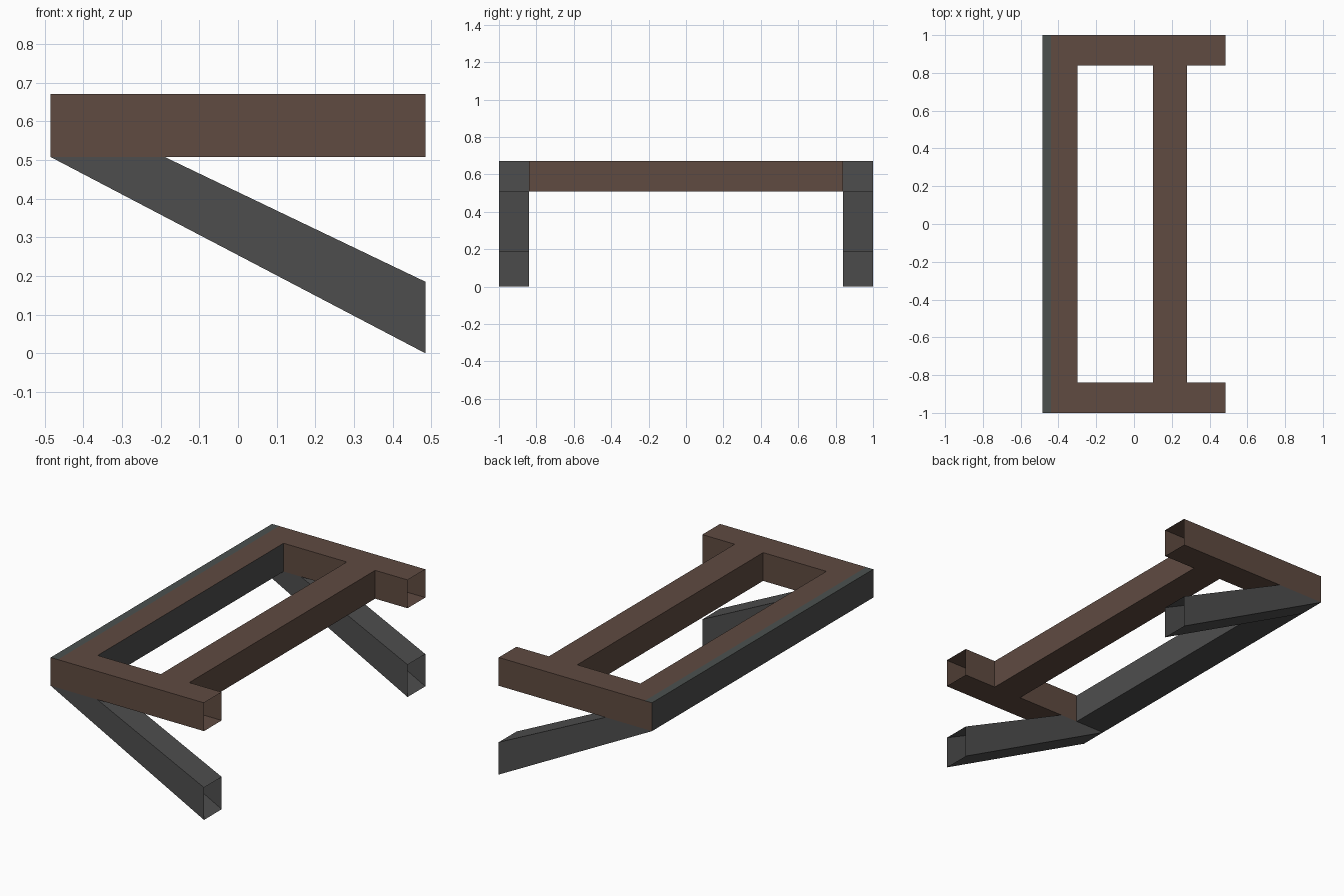
import bpy

if "Cube" in bpy.data.objects:
    bpy.data.objects.remove(bpy.data.objects["Cube"])

def material(name, rgb):
    m = bpy.data.materials.new(name)
    m.diffuse_color = (*rgb, 1.0)
    m.use_nodes = True
    m.node_tree.nodes["Principled BSDF"].inputs["Base Color"].default_value = m.diffuse_color
    return m

BROWN, GREY, EDGE = 0, 1, 2
MATS = [material("brown", (0.115, 0.070, 0.053)),
        material("dark grey", (0.076, 0.076, 0.076)),
        material("edge grey", (0.072, 0.082, 0.078))]

def build(name, quads):
    """quads: list of (four corner points, material index)"""
    verts, index, faces = [], {}, []
    for pts, _ in quads:
        face = []
        for p in pts:
            key = tuple(round(c, 4) for c in p)
            if key not in index:
                index[key] = len(verts)
                verts.append(key)
            face.append(index[key])
        faces.append(face)
    mesh = bpy.data.meshes.new(name)
    mesh.from_pydata(verts, [], faces)
    for m in MATS:
        mesh.materials.append(m)
    for poly, (_, mat) in zip(mesh.polygons, quads):
        poly.material_index = mat
    ob = bpy.data.objects.new(name, mesh)
    bpy.context.collection.objects.link(ob)
    return ob

# Hollow top frame, laid out on a plan grid
XS = [-0.485, -0.44, -0.30, -0.19, 0.10, 0.28, 0.485]
YS = [-1.0, -0.84, 0.84, 1.0]
Z0, Z1 = 0.508, 0.67

def filled(i, j):
    if not (0 <= i < len(XS) - 1 and 0 <= j < len(YS) - 1):
        return False
    return j != 1 or i in (0, 1, 4)      # side bars, back bar, cross bar

quads = []
for i in range(len(XS) - 1):
    for j in range(len(YS) - 1):
        if not filled(i, j):
            continue
        x0, x1, y0, y1 = XS[i], XS[i + 1], YS[j], YS[j + 1]
        quads.append(([(x0, y0, Z1), (x1, y0, Z1), (x1, y1, Z1), (x0, y1, Z1)],
                      EDGE if i == 0 else BROWN))
        if j == 1 or i > 2:              # underside is open where a leg joins
            quads.append(([(x0, y0, Z0), (x0, y1, Z0), (x1, y1, Z0), (x1, y0, Z0)],
                          GREY if i < 2 else BROWN))
        walls = [(-1, 0, (x0, y1), (x0, y0)), (1, 0, (x1, y0), (x1, y1)),
                 (0, -1, (x0, y0), (x1, y0)), (0, 1, (x1, y1), (x0, y1))]
        for di, dj, a, b in walls:
            open_end = di == 1 and i == len(XS) - 2
            if filled(i + di, j + dj) or open_end:
                continue
            quads.append(([(*a, Z0), (*b, Z0), (*b, Z1), (*a, Z1)],
                          GREY if di and i < 2 else BROWN))
build("top_frame", quads)

# Sloping hollow legs, open at the foot
A, B, C, D = (-0.485, Z0), (0.485, 0.0), (0.485, 0.185), (-0.19, Z0)
for side, ya, yb in (("front", -1.0, -0.84), ("back", 0.84, 1.0)):
    def p(q, y):
        return (q[0], y, q[1])
    build(side + "_leg", [
        ([p(A, ya), p(B, ya), p(C, ya), p(D, ya)], GREY),
        ([p(D, yb), p(C, yb), p(B, yb), p(A, yb)], GREY),
        ([p(A, yb), p(B, yb), p(B, ya), p(A, ya)], GREY),
        ([p(D, ya), p(C, ya), p(C, yb), p(D, yb)], GREY)])
